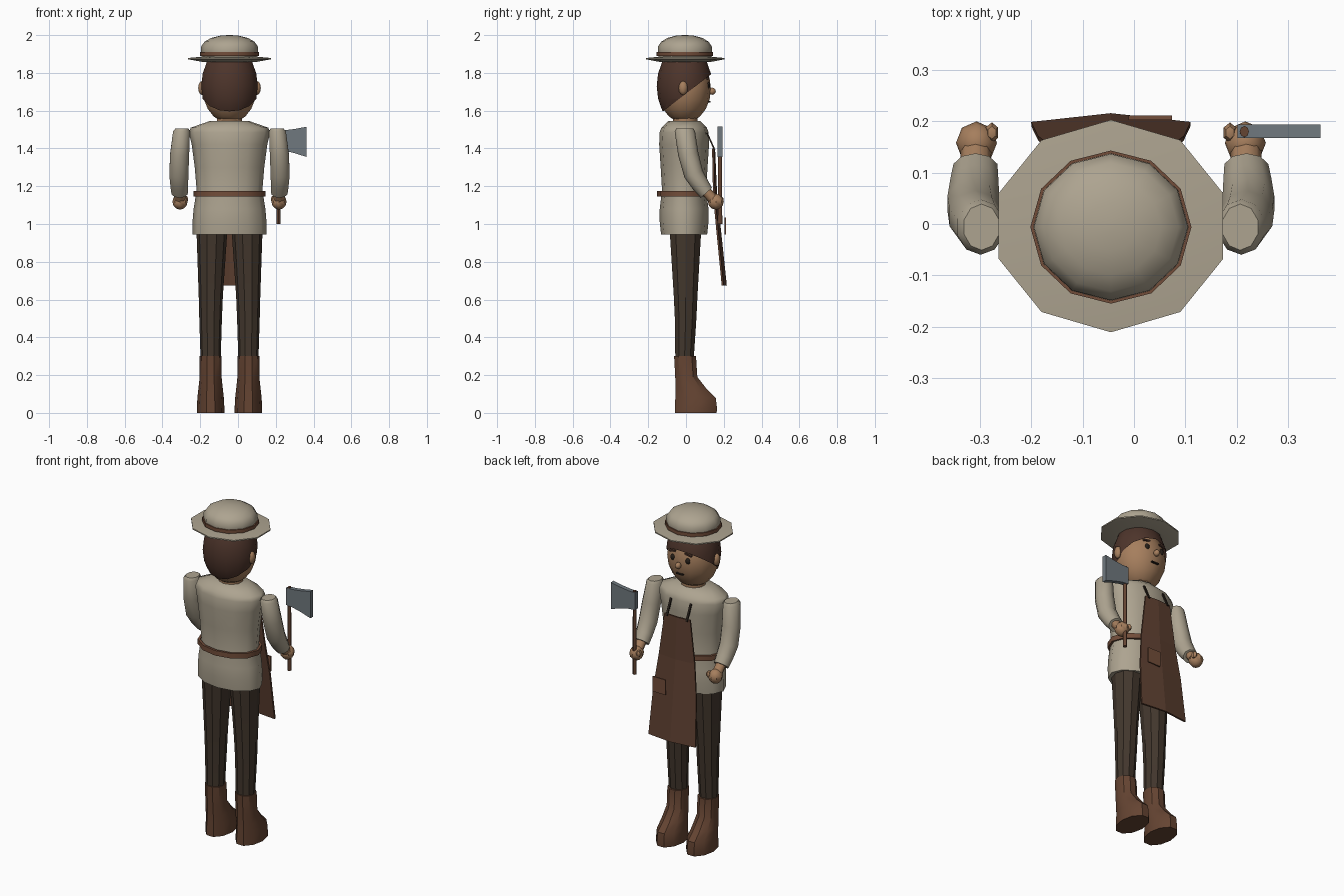
import bpy, bmesh, math
from mathutils import Vector, Matrix

if "Cube" in bpy.data.objects:
    bpy.data.objects.remove(bpy.data.objects["Cube"])

CX = -0.045  # symmetry plane of the figure
COL = dict(shirt=(.42, .37, .28), skin=(.38, .21, .11), hair=(.075, .035, .024),
           trousers=(.055, .038, .026), boot=(.13, .058, .032), apron=(.11, .05, .03),
           belt=(.17, .075, .042), steel=(.16, .19, .21), dark=(.02, .014, .01))
MATS = {}
for k, c in COL.items():
    MATS[k] = bpy.data.materials.new(k)
    MATS[k].diffuse_color = (*c, 1)


def finish(name, bm, mat, smooth=0):
    bmesh.ops.recalc_face_normals(bm, faces=bm.faces)
    me = bpy.data.meshes.new(name)
    bm.to_mesh(me)
    bm.free()
    ob = bpy.data.objects.new(name, me)
    bpy.context.collection.objects.link(ob)
    me.materials.append(MATS[mat])
    if smooth:
        bpy.ops.object.select_all(action='DESELECT')
        ob.select_set(True)
        bpy.context.view_layer.objects.active = ob
        bpy.ops.object.shade_smooth_by_angle(angle=math.radians(smooth))
    return ob


def loft(name, rings, n, mat, smooth=0, closed=False, phase=0.0):
    """rings: (x, y, z, rx, ry[, tilt about x in degrees])"""
    bm = bmesh.new()
    loops = []
    for x, y, z, rx, ry, *t in rings:
        rot = Matrix.Rotation(math.radians(t[0] if t else 0), 3, 'X')
        loops.append([bm.verts.new(Vector((x, y, z)) + rot @ Vector(
            (rx * math.cos(a), ry * math.sin(a), 0)))
            for a in (math.pi / 2 + math.tau * (i + phase) / n for i in range(n))])
    pairs = list(zip(loops, loops[1:]))
    if closed:
        pairs.append((loops[-1], loops[0]))
    for a, b in pairs:
        for i in range(n):
            j = (i + 1) % n
            bm.faces.new((a[i], a[j], b[j], b[i]))
    if not closed:
        bm.faces.new(loops[0])
        bm.faces.new(loops[-1])
    return finish(name, bm, mat, smooth)


def ball(name, c, r, mat, u=12, v=8, smooth=60, cut=None):
    bm = bmesh.new()
    bmesh.ops.create_uvsphere(bm, u_segments=u, v_segments=v, radius=1)
    bmesh.ops.transform(bm, matrix=Matrix.Translation(c) @ Matrix.Diagonal((*r, 1)), verts=bm.verts)
    if cut:
        bmesh.ops.bisect_plane(bm, geom=bm.verts[:] + bm.edges[:] + bm.faces[:],
                               plane_co=cut[0], plane_no=cut[1], clear_inner=True)
    return finish(name, bm, mat, smooth)


def box(name, c, size, mat, rot=(0, 0)):
    bm = bmesh.new()
    bmesh.ops.create_cube(bm, size=1)
    m = (Matrix.Translation(c) @ Matrix.Rotation(rot[0], 4, 'X') @ Matrix.Rotation(rot[1], 4, 'Y')
         @ Matrix.Diagonal((*size, 1)))
    bmesh.ops.transform(bm, matrix=m, verts=bm.verts)
    return finish(name, bm, mat)


# Tunic and belt
loft("tunic", [(CX, -.01, z, rx, ry) for z, rx, ry in (
    (.945, .196, .122), (1.01, .196, .129), (1.08, .19, .129), (1.18, .174, .117),
    (1.30, .184, .124), (1.42, .2, .132), (1.485, .215, .13), (1.51, .205, .12),
    (1.545, .105, .085))], 12, "shirt", 50)
loft("belt", [(CX, -.012, z, rx, ry) for z, rx, ry in (
    (1.145, .19, .141), (1.175, .19, .141), (1.175, .176, .127), (1.145, .176, .127))],
    12, "belt", 40, closed=True)

# Head, hair and face
loft("neck", [(CX, -.005, 1.5, .07, .065), (CX, -.005, 1.6, .07, .065)], 10, "skin", 40)
ball("head", (CX, -.008, 1.715), (.146, .14, .18), "skin", 14, 10)
ball("hair", (CX, -.008, 1.73), (.153, .147, .215), "hair", 14, 10,
     cut=((0, -.13, 1.59), (0, -.61, .79)))
ball("nose", (CX, .138, 1.703), (.017, .02, .019), "skin", 8, 6)
box("mouth", (CX, .123, 1.648), (.045, .012, .007), "dark")
for s, side in ((-1, "left"), (1, "right")):
    ball(f"{side}_ear", (CX + s * .146, -.015, 1.72), (.02, .025, .037), "skin", 8, 6)
    ball(f"{side}_eye", (CX + s * .05, .118, 1.735), (.015, .01, .018), "dark", 8, 6)
    box(f"{side}_eyebrow", (CX + s * .052, .115, 1.772), (.042, .015, .009), "hair", (0, s * .15))

# Hat
loft("hat_brim", [(CX, -.004, z, r, r * .9) for z, r in (
    (1.86, .12), (1.858, .15), (1.872, .23), (1.879, .23), (1.886, .15), (1.886, .12))],
    10, "shirt", 40)
loft("hat_crown", [(CX, -.006, z, r, r * .95) for z, r in (
    (1.87, .144), (1.91, .151), (1.94, .15), (1.965, .132), (1.985, .098), (1.997, .05), (2.0, .01))],
    12, "shirt", 50)
loft("hat_band", [(CX, -.006, z, r, r * .95) for z, r in (
    (1.89, .157), (1.911, .157), (1.911, .145), (1.89, .145))], 12, "belt", 40, closed=True)

for s, side in ((-1, "left"), (1, "right")):
    # Sleeve, wrist and fist
    def ax(o):
        return CX + s * o
    loft(f"{side}_sleeve", [
        (ax(.252), -.006, 1.506, .036, .045), (ax(.254), -.006, 1.49, .047, .054),
        (ax(.264), .012, 1.37, .053, .054, 10), (ax(.268), .04, 1.265, .053, .052, 22),
        (ax(.266), .078, 1.205, .049, .046, 35), (ax(.264), .108, 1.165, .045, .04, 42)],
        10, "shirt", 50)
    loft(f"{side}_wrist", [(ax(.264), .1, 1.18, .03, .026, 42),
                           (ax(.263), .145, 1.13, .03, .028, 42)], 8, "skin", 50)
    ball(f"{side}_fist", (ax(.262), .158, 1.118), (.04, .042, .042), "skin", 8, 6, 35)
    ball(f"{side}_thumb", (ax(.232), .178, 1.13), (.015, .021, .02), "skin", 6, 5, 35)

    # Trouser leg and boot
    loft(f"{side}_trouser_leg", [
        (ax(.1), -.008, .28, .053, .051), (ax(.1), -.002, .5, .06, .06),
        (ax(.099), -.002, .62, .064, .066), (ax(.093), -.003, .97, .082, .088)],
        10, "trousers", 30, phase=.5)
    loft(f"{side}_boot", [(ax(.1), (a + b) / 2, z, rx, (b - a) / 2) for z, a, b, rx in (
        (0, -.065, .168, .073), (.025, -.065, .17, .073), (.08, -.062, .163, .07),
        (.125, -.06, .115, .065), (.19, -.06, .063, .058), (.3, -.066, .056, .058))],
        10, "boot", 35, phase=.5)

    # Apron strap
    box(f"{side}_apron_strap", (ax(.066), .132, 1.436), (.012, .008, .1), "dark", (.42, 0))

# Apron: folded panel, wider at the hem
bm = bmesh.new()
rows = [[bm.verts.new((CX + k * w, yc if k == 0 else ys, z)) for k in (-1, 0, 1)]
        for z, w, yc, ys in ((1.4, .085, .149, .143), (1.15, .118, .16, .148),
                             (.95, .142, .182, .167), (.675, .155, .211, .194))]
for a, b in zip(rows, rows[1:]):
    for i in range(2):
        bm.faces.new((a[i], a[i + 1], b[i + 1], b[i]))
apron = finish("apron", bm, "apron")
mod = apron.modifiers.new("thickness", 'SOLIDIFY')
mod.thickness, mod.offset = .01, 0
box("apron_pocket", (.032, .207, .99), (.085, .008, .09), "belt")

# Axe
loft("axe_handle", [(.215, .18, 1.0, .011, .012), (.215, .18, 1.5, .009, .011)], 8, "boot", 50)
bm = bmesh.new()
profile = ((.202, 1.392), (.245, 1.388), (.3, 1.375), (.363, 1.355),
           (.363, 1.515), (.3, 1.503), (.245, 1.496), (.202, 1.495))
face = bm.faces.new([bm.verts.new((x, .168, z)) for x, z in profile])
ext = bmesh.ops.extrude_face_region(bm, geom=[face])
bmesh.ops.translate(bm, vec=(0, .026, 0), verts=[v for v in ext["geom"] if isinstance(v, bmesh.types.BMVert)])
finish("axe_blade", bm, "steel")

for m in bpy.data.materials:
    if m.users and not m.is_grease_pencil:
        m.use_nodes = True
        m.node_tree.nodes["Principled BSDF"].inputs["Base Color"].default_value = m.diffuse_color
